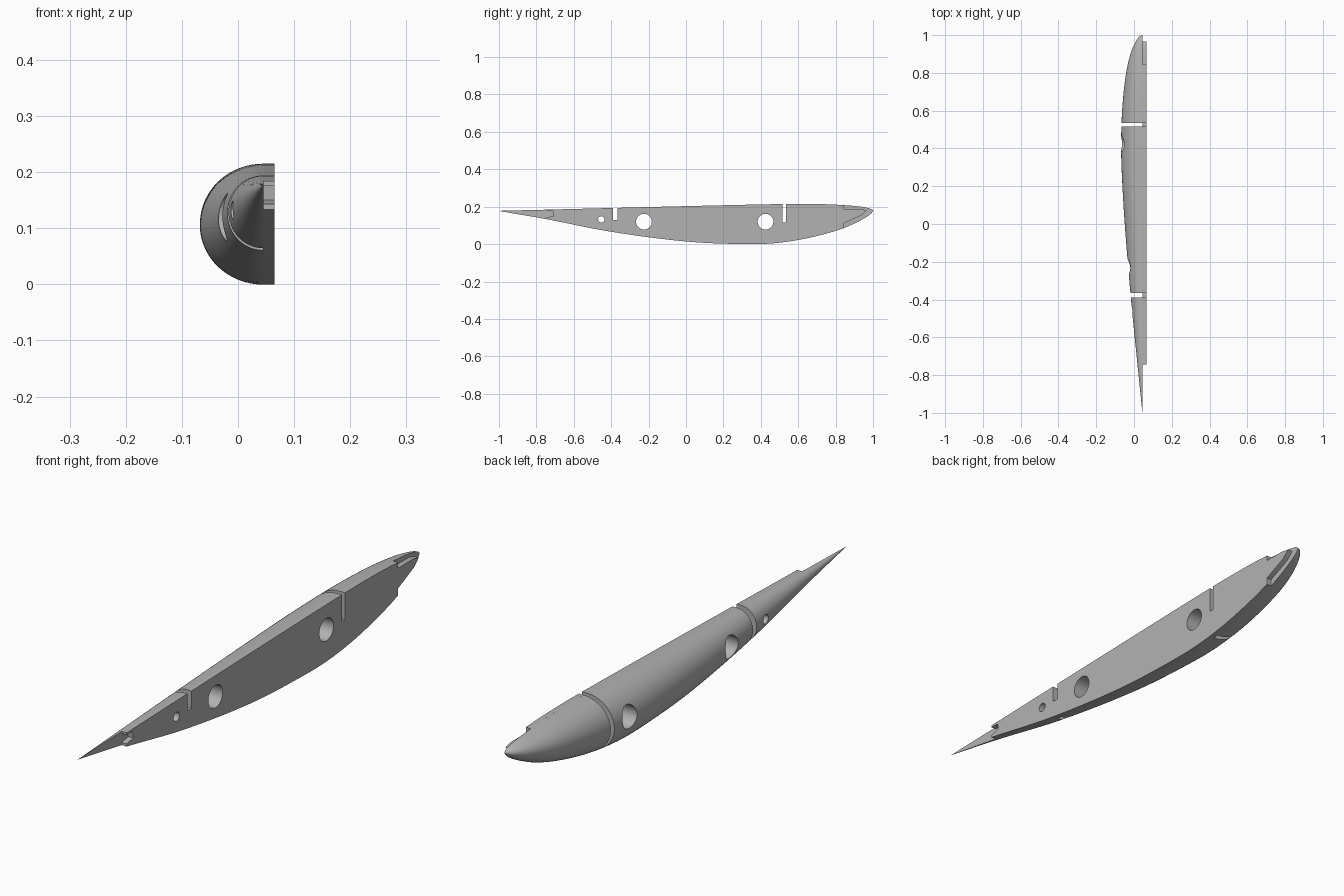
import bpy, bmesh, math

old = bpy.data.objects.get("Cube")
if old:
    bpy.data.objects.remove(old)

grey = bpy.data.materials.new("plain grey")
grey.use_nodes = True
colour = (0.45, 0.45, 0.45, 1)
grey.diffuse_color = colour
grey.node_tree.nodes["Principled BSDF"].inputs["Base Color"].default_value = colour

SEAM, FACE = 0.045, 0.065        # back and front planes of the flat spine
# Hull stations: y, top z, bottom z, half width
STATIONS = [(-1, .178, .177, .0005), (-.75, .184, .134, .026), (-.4, .193, .066, .061),
            (0, .203, .014, .094), (.3, .210, .0, .111), (.45, .213, .003, .113),
            (.6, .215, .022, .108), (.75, .213, .056, .094), (.85, .208, .088, .077),
            (.92, .202, .120, .057), (.97, .194, .148, .034), (.992, .187, .166, .017),
            (1, .180, .177, .001)]


def station(y):
    """Smoothly interpolated top, bottom and half width at y."""
    last = len(STATIONS) - 1
    i = max(k for k in range(last) if STATIONS[k][0] <= y)
    a, b = STATIONS[i], STATIONS[i + 1]
    before, after = STATIONS[max(i - 1, 0)], STATIONS[min(i + 2, last)]
    h = b[0] - a[0]
    t = (y - a[0]) / h
    result = []
    for k in (1, 2, 3):
        m0 = (b[k] - before[k]) / (b[0] - before[0]) * h
        m1 = (after[k] - a[k]) / (after[0] - a[0]) * h
        result.append((2*t**3 - 3*t**2 + 1) * a[k] + (t**3 - 2*t**2 + t) * m0
                      + (3*t**2 - 2*t**3) * b[k] + (t**3 - t**2) * m1)
    return result


def steps(y0, y1):
    """Values from y0 to y1, closer together near the rounded nose."""
    n = max(4, int((y1 - y0) * 40))
    if y1 == 1:
        return [y0 + (y1 - y0) * math.sin(i / n * math.pi / 2) for i in range(n)] + [1]
    return [y0 + (y1 - y0) * i / n for i in range(n + 1)]


def finish(bm, name):
    bmesh.ops.recalc_face_normals(bm, faces=bm.faces)
    mesh = bpy.data.meshes.new(name)
    bm.to_mesh(mesh)
    bm.free()
    mesh.materials.append(grey)
    ob = bpy.data.objects.new(name, mesh)
    bpy.context.collection.objects.link(ob)
    return ob


def hull_section(name, y0, y1, sides=32):
    """Half-elliptical lofted body, flat on the seam plane."""
    bm = bmesh.new()
    rings = []
    for y in steps(y0, y1):
        top, bottom, width = station(y)
        mid, half = (top + bottom) / 2, (top - bottom) / 2
        angles = [math.pi * i / sides for i in range(sides + 1)]
        rings.append([bm.verts.new((SEAM - width * math.sin(a), y, mid + half * math.cos(a)))
                      for a in angles])
    for r, s in zip(rings, rings[1:]):
        for i in range(sides):
            bm.faces.new((r[i], r[i + 1], s[i + 1], s[i]))
        bm.faces.new((r[0], s[0], s[-1], r[-1]))
    bm.faces.new(rings[0])
    bm.faces.new(rings[-1])
    return finish(bm, name)


def extrude_outline(name, outline):
    bm = bmesh.new()
    face = bm.faces.new([bm.verts.new((SEAM, y, z)) for y, z in outline])
    moved = bmesh.ops.extrude_face_region(bm, geom=[face])["geom"]
    bmesh.ops.translate(bm, vec=(FACE - SEAM, 0, 0),
                        verts=[v for v in moved if isinstance(v, bmesh.types.BMVert)])
    return finish(bm, name)


# Cross slots: start, end and floor height in the spine
REAR, FORE = (-.39, -.365, .13), (.515, .535, .115)
TAIL, SHOULDER = -.745, .845

# Hull in three pieces, parted by the slots
parts = [hull_section("tail_hull", -1, REAR[0]),
         hull_section("middle_hull", REAR[1], FORE[0]),
         hull_section("nose_hull", FORE[1], 1)]

# Spine: top edge with slots, nose tongue, bottom edge, tail notch
outline = []
for y0, y1, slot in ((TAIL, REAR[0], REAR), (REAR[1], FORE[0], FORE), (FORE[1], SHOULDER, None)):
    outline += [(y, station(y)[0]) for y in steps(y0, y1)]
    if slot:
        outline += [(slot[0], slot[2]), (slot[1], slot[2])]
outline += [(SHOULDER, .187), (.935, .187), (.966, .18), (.94, .155), (SHOULDER, .112)]
outline += [(y, station(y)[1]) for y in reversed(steps(TAIL, SHOULDER))]
outline += [(TAIL, .143), (-.707, .15), (-.71, .176), (TAIL, .176)]
parts.append(extrude_outline("spine", outline))

# Round holes through spine and hull
bm = bmesh.new()
for y, z, r in ((-.225, .12, .042), (.425, .12, .042), (-.453, .132, .017)):
    made = bmesh.ops.create_cone(bm, cap_ends=True, segments=40, radius1=r, radius2=r, depth=1)
    for v in made["verts"]:
        v.co = (v.co.z, y + v.co.x, z + v.co.y)
cutter = finish(bm, "hole_cutter")
cutter.hide_render = True
cutter.hide_set(True)

for ob in parts:
    cut = ob.modifiers.new("holes", "BOOLEAN")
    cut.operation, cut.solver, cut.object = "DIFFERENCE", "EXACT", cutter
    bpy.context.view_layer.objects.active = ob
    bpy.ops.object.select_all(action="DESELECT")
    ob.select_set(True)
    bpy.ops.object.modifier_apply(modifier=cut.name)
    bpy.ops.object.shade_smooth_by_angle(angle=math.radians(30))
bpy.data.objects.remove(cutter)
